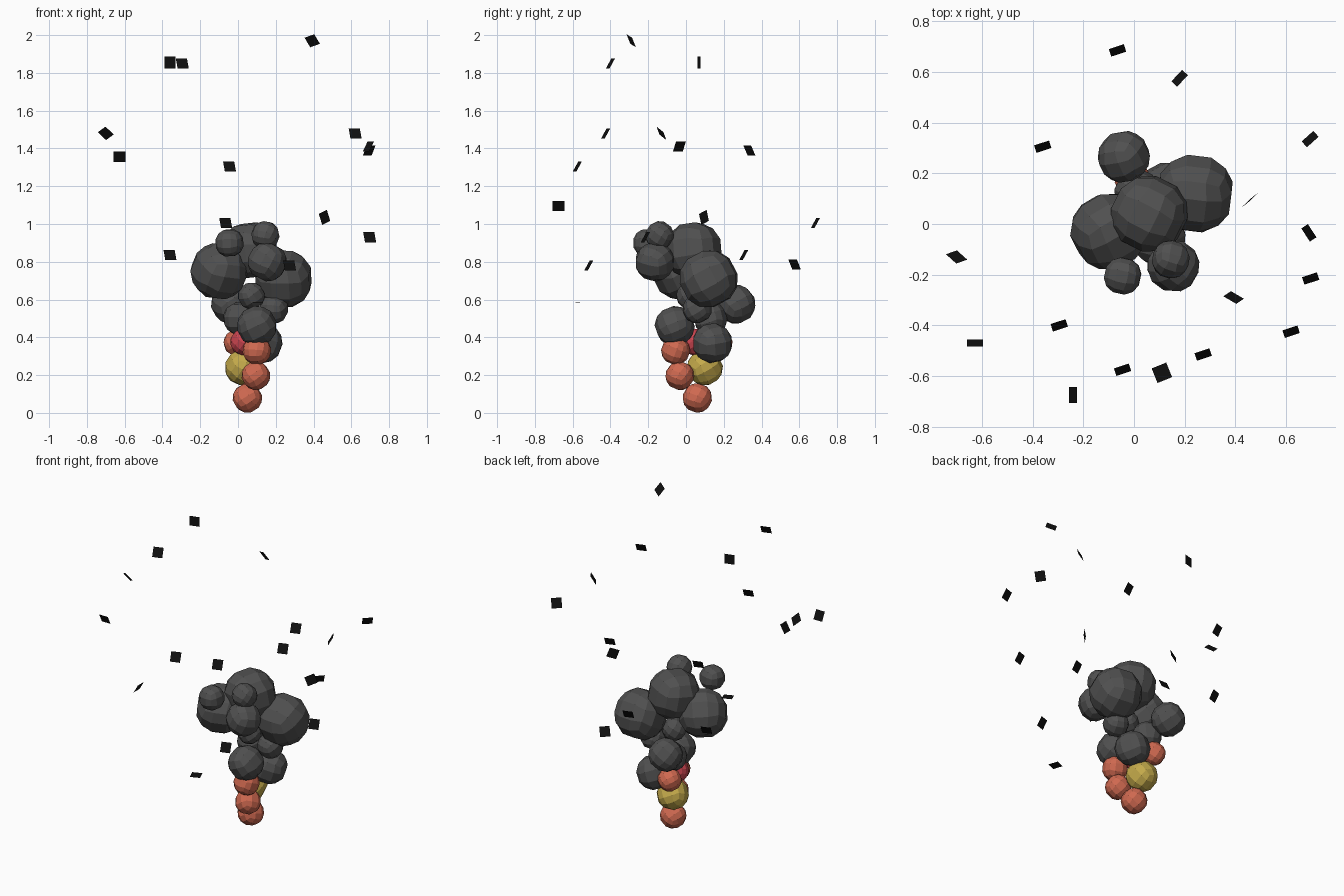
import bpy, bmesh, math, random
from mathutils import Matrix, Euler

random.seed(4)


def material(name, rgb):
    m = bpy.data.materials.new(name)
    m.diffuse_color = (*rgb, 1)
    return m


ORANGE = material("flame_orange", (0.62, 0.14, 0.08))
RED = material("flame_red", (0.6, 0.06, 0.08))
YELLOW = material("flame_yellow", (0.55, 0.40, 0.07))
SMOKE = material("smoke_grey", (0.08, 0.08, 0.08))
ASH = material("ash_black", (0.005, 0.005, 0.005))


def add_object(name, bm, mat):
    me = bpy.data.meshes.new(name)
    bm.to_mesh(me)
    bm.free()
    me.materials.append(mat)
    ob = bpy.data.objects.new(name, me)
    bpy.context.collection.objects.link(ob)
    return ob


def puff(name, x, y, z, r, mat):
    # rounded cube: 3 x 3 flat quads on each side, pushed onto a sphere
    bm = bmesh.new()
    bmesh.ops.create_cube(bm, size=2)
    bmesh.ops.subdivide_edges(bm, edges=bm.edges[:], cuts=2, use_grid_fill=True)
    for v in bm.verts:
        v.co = v.co.normalized() * r
    ob = add_object(name, bm, mat)
    ob.location = (x, y, z)
    ob.rotation_euler = Euler([random.uniform(-0.7, 0.7) for _ in range(3)])


def flake(name, x, y, z, yaw, tilt, roll):
    # single square sheet
    bm = bmesh.new()
    bmesh.ops.create_grid(bm, x_segments=1, y_segments=1, size=0.031)
    ob = add_object(name, bm, ASH)
    rad = math.radians
    ob.matrix_world = (Matrix.Translation((x, y, z)) @ Matrix.Rotation(rad(yaw), 4, 'Z')
                       @ Matrix.Rotation(rad(tilt), 4, 'X') @ Matrix.Rotation(rad(roll), 4, 'Z'))


# flames at the base
flames = [
    (0.05, 0.06, 0.079, 0.079, ORANGE),
    (0.095, -0.033, 0.197, 0.077, ORANGE),
    (0.025, 0.10, 0.24, 0.096, YELLOW),
    (0.10, -0.055, 0.33, 0.077, ORANGE),
    (-0.005, 0.175, 0.37, 0.072, ORANGE),
    (0.03, 0.05, 0.375, 0.072, RED),
]
for i, f in enumerate(flames):
    puff(f"flame_puff_{i + 1}", *f)

# smoke column, growing into the large puffs on top
smoke = [
    (0.10, -0.06, 0.46, 0.107),
    (0.13, 0.14, 0.37, 0.107),
    (-0.04, 0.265, 0.575, 0.104),
    (0.01, 0.13, 0.50, 0.09),
    (0.07, 0.02, 0.62, 0.072),
    (0.19, 0.06, 0.55, 0.078),
    (-0.10, -0.03, 0.75, 0.153),
    (0.24, 0.12, 0.71, 0.158),
    (0.06, 0.04, 0.86, 0.155),
    (0.155, -0.165, 0.80, 0.105),
    (0.145, -0.14, 0.94, 0.076),
    (-0.045, -0.205, 0.90, 0.077),
]
for i, s in enumerate(smoke):
    puff(f"smoke_puff_{i + 1}", *s, SMOKE)

# ash flakes that share one tilt
for i, (x, y, z) in enumerate([
        (-0.295, -0.40, 1.85), (-0.045, -0.575, 1.305), (0.62, -0.425, 1.48),
        (-0.065, 0.685, 1.005), (0.697, -0.215, 0.93), (-0.36, 0.305, 0.835),
        (0.273, -0.515, 0.78)]):
    flake(f"ash_flake_{i + 1}", x, y, z, 18, 60, 0)

# ash flakes turned individually: position, yaw, tilt, roll
for i, f in enumerate([
        (0.393, -0.29, 1.97, -20, 120, 20), (-0.36, 0.07, 1.855, 15, 90, 0),
        (-0.70, -0.13, 1.48, -20, 125, 35), (-0.627, -0.47, 1.355, 0, 117, 0),
        (-0.24, -0.675, 1.095, 90, 120, 0), (0.69, -0.035, 1.41, -57, 60, 0),
        (0.695, 0.335, 1.39, 42, 120, 0), (0.458, 0.095, 1.035, 42, 87, 20),
        (0.18, 0.575, 0.785, 47, 120, 0), (0.11, -0.587, 0.585, 22, 3, 0)]):
    flake(f"turned_ash_flake_{i + 1}", *f)
